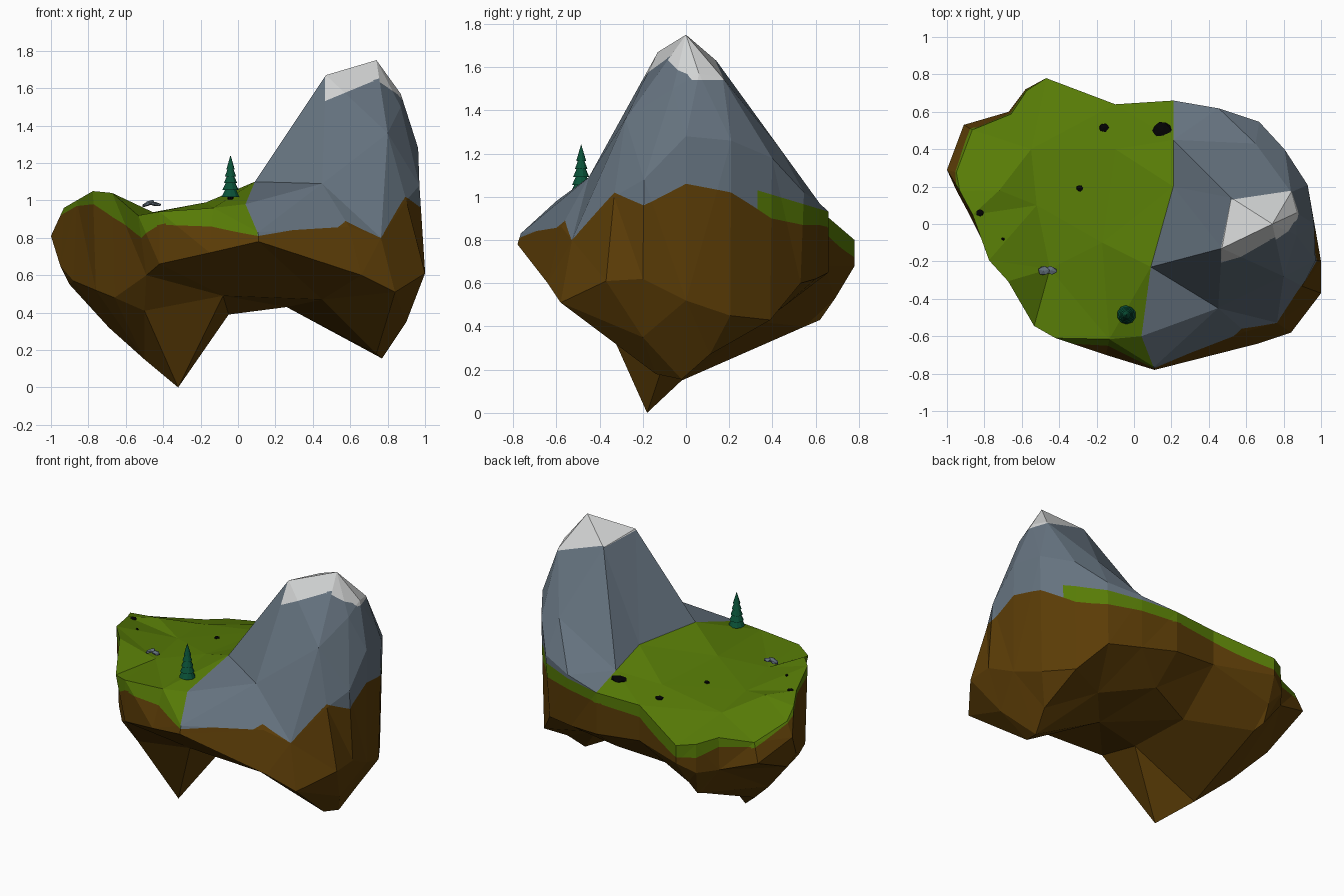
import bpy, bmesh, math, random
from mathutils import Vector, Matrix
from mathutils.geometry import delaunay_2d_cdt
from mathutils.bvhtree import BVHTree

if "Cube" in bpy.data.objects:
    bpy.data.objects.remove(bpy.data.objects["Cube"])

random.seed(4)


def material(name, rgb):
    m = bpy.data.materials.new(name)
    m.diffuse_color = (*rgb, 1)
    m.use_nodes = True
    m.node_tree.nodes["Principled BSDF"].inputs["Base Color"].default_value = m.diffuse_color
    return m


GRASS = material("grass", (.096, .200, .002))
EARTH = material("earth", (.104, .045, .002))
STONE = material("stone", (.130, .170, .212))
SNOW = material("snow", (.64, .65, .65))
PINE = material("pine", (.003, .085, .040))
BLACK = material("black", (.001, .001, .001))


def finish(name, bm, mats):
    bmesh.ops.recalc_face_normals(bm, faces=bm.faces)
    me = bpy.data.meshes.new(name)
    bm.to_mesh(me)
    for m in mats:
        me.materials.append(m)
    ob = bpy.data.objects.new(name, me)
    bpy.context.collection.objects.link(ob)
    return ob


def lerp_table(table, t):
    for (a, u), (b, v) in zip(table, table[1:]):
        if t <= b:
            return u + (v - u) * max(0, t - a) / max(1e-6, b - a)
    return table[-1][1]


# Island outline: x, y, height of the lower wall edge, height of the rim, scale of the rim
OUTLINE = [
    (-1.0, .29, .81, .90, .95), (-.91, .53, .70, .82, .95), (-.67, .60, .62, .83, .98),
    (-.58, .72, .62, .81, .99), (-.47, .78, .68, .80, 1), (-.10, .64, .68, .92, 1),
    (.21, .66, .65, .93, 1), (.44, .60, .62, .97, 1.03), (.65, .53, .60, 1.02, 1.03),
    (.79, .39, .43, 1.18, 1.02), (.91, .205, .45, 1.26, 1.02), (.965, 0, .52, 1.28, .998),
    (1.0, -.20, .62, 1.08, .97), (1.0, -.37, .61, 1.0, .90), (.84, -.58, .51, .80, .91),
    (.66, -.64, .60, .86, .90), (.11, -.78, .78, .83, .98), (-.15, -.70, .72, .96, .88),
    (-.42, -.61, .66, .94, 1), (-.49, -.50, .60, .92, 1.09), (-.66, -.30, .48, 1.04, 1.02),
    (-.76, -.19, .52, 1.05, 1.02), (-.88, .05, .57, 1.0, .98), (-.95, .18, .65, .96, .98)][::-1]

# Height where the earth begins, for the same outline points
EARTH_Z = [.89, .79, .77, .72, .72, .84, .86, .87, .87, .90, 1.02, 1.06,
           .96, 1.02, .80, .89, .81, .86, .87, .80, .91, .98, .97, .93][::-1]

# Mountain and meadow points inside the rim
TOP = [
    (.74, 0, 1.75), (.47, -.13, 1.67), (.52, .14, 1.63), (.84, .17, 1.55), (.87, .06, 1.57),
    (.87, -.06, 1.5), (.45, -.45, 1.09), (.80, -.28, 1.36), (.04, -.60, .98), (.09, -.23, 1.1),
    (.21, .2, 1.08), (.21, .45, 1.0), (.65, .43, 1.23), (-.17, -.1, .99), (-.45, -.24, .935),
    (-.52, .1, .925), (-.55, .4, .90), (-.1, .4, .97), (-.72, .18, .98)]

# Underside with its two hanging points
UNDER = [
    (-.32, -.18, 0), (.77, -.02, .155), (.74, -.14, .18), (-.05, -.05, .39), (.26, -.02, .43),
    (-.90, .2, .55), (-.69, .1, .32), (.9, -.2, .35), (-.5, -.02, .15), (-.5, .55, .4),
    (-.08, -.4, .49), (-.5, -.36, .41), (.45, -.4, .47), (.81, .11, .27), (.2, .45, .49),
    (.5, .25, .43), (-.1, .35, .42), (-.5, .69, .53), (-.52, .62, .43)]

bm = bmesh.new()
equator = [bm.verts.new((x, y, z)) for x, y, z, t, s in OUTLINE]
rim = [bm.verts.new((x * s, y * s, t)) for x, y, z, t, s in OUTLINE]
N = len(OUTLINE)


def cap(loop, points, tag):
    vs = loop + [bm.verts.new(p) for p in points]
    _, _, faces, orig, _, _ = delaunay_2d_cdt(
        [v.co.xy for v in vs], [], [list(range(N))], 1, 1e-5)
    for f in faces:
        bm.faces.new([vs[orig[i][0]] for i in f]).material_index = tag


cap(rim, TOP, 0)
cap(equator, UNDER, 2)
for i in range(N):
    j = (i + 1) % N
    bm.faces.new((equator[i], equator[j], rim[j], rim[i])).material_index = 1
bmesh.ops.delete(bm, geom=[v for v in bm.verts if not v.link_faces], context='VERTS')
bmesh.ops.triangulate(bm, faces=bm.faces)
bmesh.ops.recalc_face_normals(bm, faces=bm.faces)
ground = BVHTree.FromBMesh(bm)

# Colour borders: each field is positive on its own side
by_angle = sorted((math.atan2(o[1], o[0]), z) for o, z in zip(OUTLINE, EARTH_Z))
by_angle = ([(by_angle[-1][0] - math.tau, by_angle[-1][1])] + by_angle
            + [(by_angle[0][0] + math.tau, by_angle[0][1])])
STONE_X = [(-.78, .11), (-.6, .04), (-.23, .09), (.2, .21), (.7, .21)]
SNOW_Z = [(.45, 1.525), (.74, 1.645), (.9, 1.535)]


def earth(c):
    return lerp_table(by_angle, math.atan2(c.y, c.x)) - c.z


def stone(c):
    return c.x - lerp_table(STONE_X, c.y)


SNOW_PARTS = [lambda c: c.z - (lerp_table(SNOW_Z, c.x) if c.y < .02 else 1.54),
              lambda c: c.x - .465 - .2 * max(0, c.y + .13),
              lambda c: .13 + .15 * (c.x - .52) - c.y]
BACK_PARTS = [lambda c: c.y - .33, lambda c: 1.03 - .3 * (c.y - .33) - c.z]


def inside(parts, c):
    return all(p(c) > 0 for p in parts)


# Subdivide flat faces, then cut them exactly along every border
bmesh.ops.subdivide_edges(bm, edges=bm.edges, cuts=7, use_grid_fill=True)
for field in [earth, stone] + SNOW_PARTS + BACK_PARTS:
    cuts = []
    for e in list(bm.edges):
        a, b = e.verts
        u, v = field(a.co), field(b.co)
        if u * v < 0 and min(abs(u), abs(v)) > 1e-4:
            cuts.append(bmesh.utils.edge_split(e, a, u / (u - v))[1])
    bmesh.ops.connect_verts(bm, verts=cuts)
for f in bm.faces:
    tag, c = f.material_index, f.calc_center_median()
    if tag == 2 or earth(c) > 0 and (tag == 1 or c.xy.length > .8):
        f.material_index = 1
    elif inside(SNOW_PARTS, c):
        f.material_index = 3
    elif stone(c) > 0 and not (tag == 1 and inside(BACK_PARTS, c)):
        f.material_index = 2
    else:
        f.material_index = 0
finish("island", bm, [GRASS, EARTH, STONE, SNOW])


def ground_z(x, y):
    return ground.ray_cast(Vector((x, y, 3)), Vector((0, 0, -1)))[0].z


# Small dark pebbles and two pale slabs
def rock(name, x, y, size, mat, lift=0, turn=(0, 0, 0)):
    b = bmesh.new()
    bmesh.ops.create_icosphere(b, subdivisions=1, radius=1)
    for v in b.verts:
        v.co *= random.uniform(.88, 1.08)
        v.co = Vector(a * s for a, s in zip(v.co, size))
    ob = finish(name, b, [mat])
    ob.location = (x, y, ground_z(x, y) + lift)
    ob.rotation_euler = turn


for k, (x, y, r) in enumerate([(-.16, .515, .03), (.15, .5, .056), (-.29, .19, .021),
                               (-.825, .06, .024), (-.70, -.08, .01)]):
    rock(f"pebble_{k}", x, y, (r, r * .9, .012), BLACK)
rock("slab_left", -.48, -.25, (.04, .028, .013), STONE, .035, (0, -.45, .2))
rock("slab_right", -.445, -.248, (.036, .024, .012), STONE, .045, (0, .15, -.2))

# Pine tree: dark trunk and stacked cones
TX, TY = -.04, -.485


def cone(b, r1, r2, z0, z1, n=10, turn=0):
    bmesh.ops.create_cone(b, cap_ends=True, segments=n, radius1=r1, radius2=r2, depth=z1 - z0,
                          matrix=Matrix.Translation((TX, TY, (z0 + z1) / 2))
                          @ Matrix.Rotation(turn, 4, 'Z'))


b = bmesh.new()
cone(b, .017, .014, .98, 1.05, 8)
finish("tree_trunk", b, [BLACK])
b = bmesh.new()
for k in range(5):
    z = 1.018 + k * .037
    cone(b, .051 - k * .007, .028 - k * .005 if k < 4 else 0, z, z + (.045 if k < 4 else .077),
         turn=k * .3)
finish("tree_branches", b, [PINE])
